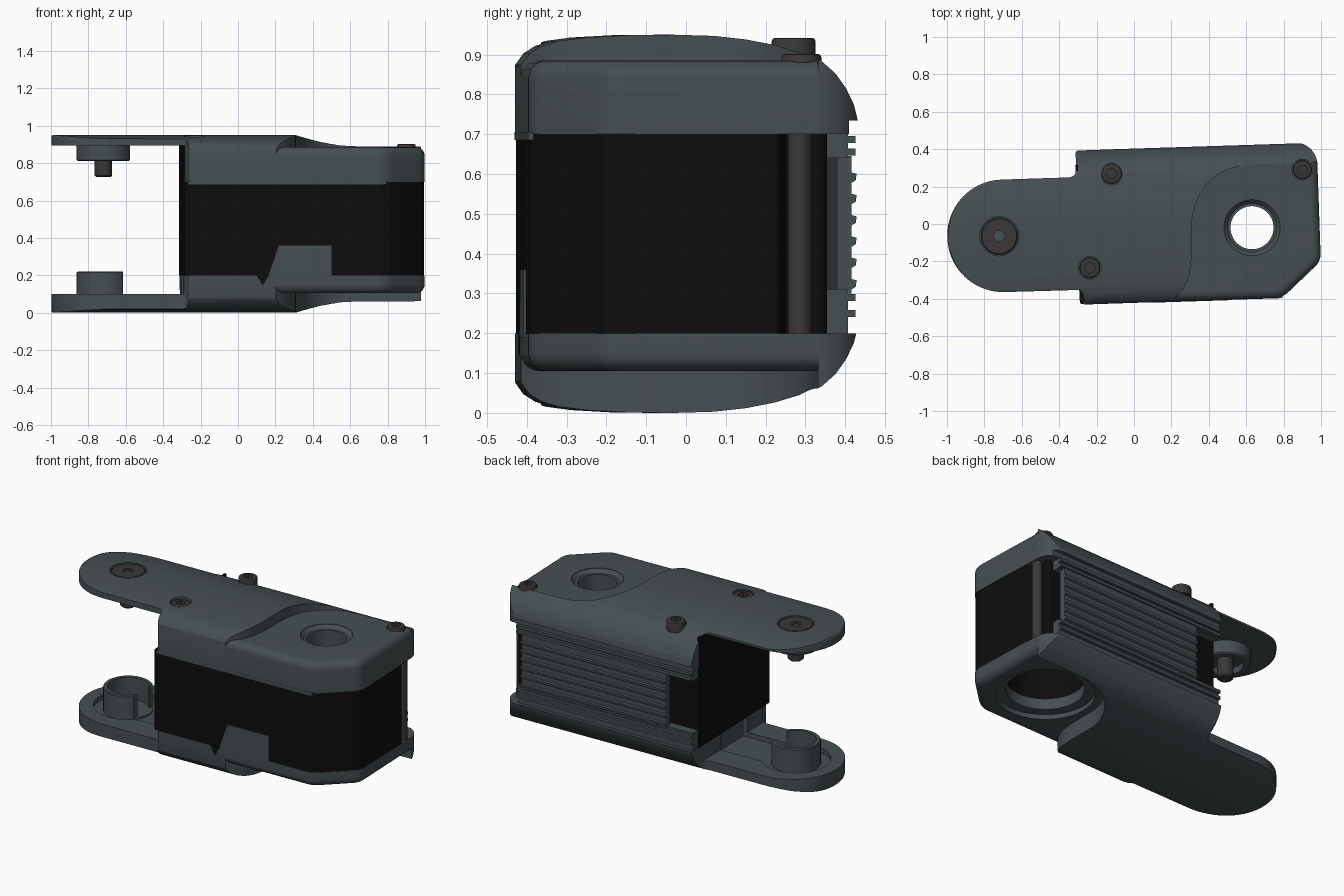
import bpy, bmesh, math
from mathutils import Vector

if "Cube" in bpy.data.objects:
    bpy.data.objects.remove(bpy.data.objects["Cube"])

def material(name, c):
    m = bpy.data.materials.new(name)
    m.diffuse_color = (*c, 1)
    m.use_nodes = True
    m.node_tree.nodes["Principled BSDF"].inputs["Base Color"].default_value = m.diffuse_color
    return m

SLATE = material("slate", (0.062, 0.078, 0.084))
BLACK = material("black", (0.004, 0.004, 0.004))
STEEL = material("dark_steel", (0.042, 0.039, 0.038))
TOP = 0.95
AX, AY = -0.722, -0.042      # joint axis in the fork
BX, BY = 0.63, -0.04         # bore axis

def ccw(pts):
    a = sum(p[0] * q[1] - q[0] * p[1] for p, q in zip(pts, pts[1:] + pts[:1]))
    return pts if a > 0 else pts[::-1]

def circle(x, y, r, n=48):
    return [(x + r * math.cos(2 * math.pi * i / n), y + r * math.sin(2 * math.pi * i / n)) for i in range(n)]

def rounded(corners):
    """Polygon from (x, y, fillet radius) corners."""
    out, n = [], len(corners)
    for i, (x, y, r) in enumerate(corners):
        p = Vector((x, y))
        a = (Vector(corners[i - 1][:2]) - p).normalized()
        b = (Vector(corners[(i + 1) % n][:2]) - p).normalized()
        if r == 0:
            out.append((x, y))
            continue
        half = a.angle(b) / 2
        t, c = r / math.tan(half), p + (a + b).normalized() * (r / math.sin(half))
        s, e = (p + a * t - c).normalized(), (p + b * t - c).normalized()
        seg = max(3, int(math.degrees(s.angle(e)) / 6))
        for k in range(seg + 1):
            out.append(tuple(c + s.slerp(e, k / seg) * r))
    return ccw(out)

def inset(pts, d):
    out, n = [], len(pts)
    for i in range(n):
        p0, p, p1 = Vector(pts[i - 1]), Vector(pts[i]), Vector(pts[(i + 1) % n])
        u, v = (p - p0).normalized(), (p1 - p).normalized()
        n1, n2 = Vector((-u.y, u.x)), Vector((-v.y, v.x))
        out.append(tuple(p + (n1 + n2) * (d / (1 + n1.dot(n2)))))
    return out

def loft(name, pts, rings, mat=SLATE, axis='z'):
    """Stack (inset, height) rings of a profile into a closed solid."""
    put = {'z': lambda a, b, c: (a, b, c), 'x': lambda a, b, c: (c, a, b), 'y': lambda a, b, c: (a, c, b)}[axis]
    pts = ccw(list(pts))
    bm = bmesh.new()
    loops = [[bm.verts.new(put(a, b, c)) for a, b in (inset(pts, d) if d else pts)] for d, c in rings]
    n = len(pts)
    for l, m in zip(loops, loops[1:]):
        for i in range(n):
            bm.faces.new((l[i], l[(i + 1) % n], m[(i + 1) % n], m[i]))
    bm.faces.new(loops[0])
    bm.faces.new(loops[-1])
    bmesh.ops.recalc_face_normals(bm, faces=bm.faces)
    me = bpy.data.meshes.new(name)
    bm.to_mesh(me)
    bm.free()
    me.materials.append(mat)
    ob = bpy.data.objects.new(name, me)
    bpy.context.collection.objects.link(ob)
    return ob

def prism(name, pts, a, b, mat=SLATE, axis='z'):
    return loft(name, pts, [(0, a), (0, b)], mat, axis)

def rect(x0, x1, y0, y1):
    return [(x0, y0), (x1, y0), (x1, y1), (x0, y1)]

def box(name, x0, x1, y0, y1, z0, z1, mat=SLATE):
    return prism(name, rect(x0, x1, y0, y1), z0, z1, mat)

def cut(ob, cutter, op='DIFFERENCE'):
    m = ob.modifiers.new("cut", 'BOOLEAN')
    m.operation, m.solver, m.object = op, 'EXACT', cutter
    bpy.context.view_layer.objects.active = ob
    bpy.ops.object.modifier_apply(modifier=m.name)
    bpy.data.objects.remove(cutter)
    return ob

def round_edge(r, n=6):
    return [(r * (1 - math.sin(math.pi / 2 * k / n)), r * (1 - math.cos(math.pi / 2 * k / n))) for k in range(n + 1)]

# shared plan outline, dome cross-section and recess line
OUTLINE = rounded([(-1, .26, .299), (-.30, .26, .04), (-.30, .402, .015), (.99, .408, .12), (.992, -.23, .09),
                   (.78, -.42, .12), (-.275, -.422, .015), (-.29, -.343, .03), (-1, -.341, .299)])
NOSE = rounded([(.05, .36, 0), (.99, .36, 0), (.992, -.23, .09), (.78, -.42, .12), (.05, -.421, 0)])
DOME = [(-.43, .105), (-.42, .075), (-.40, .047), (-.37, .028), (-.33, .016), (-.26, .007), (-.15, .001), (-.04, 0),
        (.06, .003), (.14, .012), (.21, .026), (.27, .045), (.31, .067), (.345, .098), (.372, .135), (.392, .175), (.403, .215)]
RECESS = [(.1, -.5), (.19, -.42), (.25, -.36), (.285, -.29), (.30, -.21), (.307, -.1), (.31, .01), (.325, .08), (.355, .145),
          (.40, .205), (.45, .247), (.50, .273), (.56, .29), (.65, .298), (.96, .30), (1.1, .30), (1.1, -.5)]

def shell(side, upper, edge, plate, depth):
    zz = (lambda h: TOP - h) if upper else (lambda h: h)
    # domed cover with fork plate
    ob = loft(side + "_cover", OUTLINE, [(d, zz(h - .001)) for d, h in round_edge(.012, 3)] + [(0, zz(edge))])
    prof = [(y, zz(h)) for y, h in DOME] + [(.38, zz(.215)), (.38, zz(edge + .05)), (-.43, zz(edge + .05))]
    if edge < .215:
        prof = [(y, zz(h)) for y, h in DOME] + [(.403, zz(edge + .05)), (-.43, zz(edge + .05))]
    cut(ob, prism("dome", prof, -1.2, 1.2, axis='x'), 'INTERSECT')
    cut(ob, prism("recess", RECESS, -.2, 1.2))
    cut(ob, box("gap", -1.2, -.30, -.6, .6, zz(plate), zz(.5)))
    # lowered nose inside the recess line
    nose = loft(side + "_nose", NOSE, [(d, zz(depth + h)) for d, h in round_edge(.045)] + [(0, zz(edge))])
    cut(nose, prism("recess", RECESS, -.2, 1.2), 'INTERSECT')
    return ob, nose

upper, upper_nose = shell("upper", True, .25, .055, .065)
lower, lower_nose = shell("lower", False, .20, .10, .105)

# bores
cut(upper_nose, prism("c", circle(BX, BY, .115, 64), .6, 1))
cut(upper_nose, loft("c", circle(BX, BY, .15, 64), [(0, .9), (0, .882), (.02, .86)]))
cut(lower_nose, prism("c", circle(BX, BY, .22, 64), -.1, .3))
cut(lower_nose, prism("c", circle(BX, BY, .28, 64), -.1, .135))

# black motor body
body = prism("motor_body", rounded([(-.303, .325, .01), (.94, .325, .02), (.94, .22, 0), (.988, .2, .01),
             (.988, -.23, .09), (.78, -.417, .12), (-.303, -.418, .01)]), .2, .7, BLACK)
cut(body, prism("c", circle(BX, BY, .22, 64), .1, .8))
box("fork_end_panel", -.304, -.29, -.35, .325, .2, .893, BLACK)
prism("corner_post", circle(.955, .255, .03, 24), .2, .7, STEEL)

# front lip, tab and notch
box("upper_front_lip", -.28, .78, -.4215, -.40, .685, .705)
prism("front_tab", [(.205, .36), (.487, .36), (.487, .19), (.125, .19), (.15, .2)], -.4235, -.40, axis='y')
prism("front_notch", [(.085, .205), (.155, .205), (.118, .145)], -.424, -.40, BLACK, 'y')

# rear cooling panel with ribs, ledges above and below
box("rear_panel", -.12, .87, .352, .388, .30, .645)
for i in range(6):
    z = .325 + i * .0535
    prism("rear_rib", [(.386, z - .016), (.399, z - .008), (.401, z + .008), (.386, z + .012)], -.12, .87, axis='x')
for name, z0, z1 in (("upper", .64, .70), ("lower", .20, .31)):
    box(name + "_rear_ledge", -.295, .9, .32, .378, z0, z1)
    for z in ((.655, .687) if name == "upper" else (.25, .29)):
        box(name + "_ledge_rib", -.295, .9, .37, .397, z - .009, z + .009)

# screws sunk into the upper cover
def screw(name, x, y, top, r, socket):
    for part in (upper, upper_nose):
        cut(part, prism("c", circle(x, y, r + .006), top - .035, 1.1))
    s = loft(name, circle(x, y, r), [(0, top - .06), (0, top - .008), (.003, top - .002), (.008, top)], STEEL)
    cut(s, prism("c", circle(x, y, socket, 6), top - .025, 1.1))

screw("rear_screw", -.111, .274, .942, .055, .03)
screw("front_screw", -.243, -.227, .938, .055, .03)
screw("corner_screw", .909, .261, .902, .05, .027)
# joint pin with flat head and collar
cut(upper, prism("c", circle(AX, AY, .105), .93, 1.1))
head = loft("joint_pin_head", circle(AX, AY, .099), [(0, .9), (0, .94), (.006, .946)], STEEL)
cut(head, prism("c", circle(AX, AY, .032, 6), .925, 1.1))
collar = loft("joint_collar", circle(AX, AY, .143), [(0, .90), (0, .818), (.008, .81)])
cut(collar, prism("c", circle(AX, AY, .10), .7, .85))
loft("joint_pin", circle(AX, AY, .046, 32), [(0, .91), (0, .733), (.008, .725)], STEEL)

# lower fork: cable channel and open cup
cut(lower, prism("c", circle(AX, AY, .2, 64), .07, .15))
cut(lower, box("c", AX, -.27, AY - .14, AY + .14, .07, .3))
cup = loft("joint_cup", circle(AX, AY, .143), [(0, .06), (0, .215), (.005, .22)])
cut(cup, prism("c", circle(AX, AY, .118), .08, .4))
cut(cup, box("c", -.62, 0, -.3, .3, .08, .4))

# smooth shading and the slight yaw of the whole link
bpy.ops.object.select_all(action='DESELECT')
for ob in bpy.data.objects:
    ob.rotation_euler.z = math.radians(1.83)
    ob.select_set(True)
    bpy.context.view_layer.objects.active = ob
bpy.ops.object.shade_smooth_by_angle(angle=math.radians(30))
